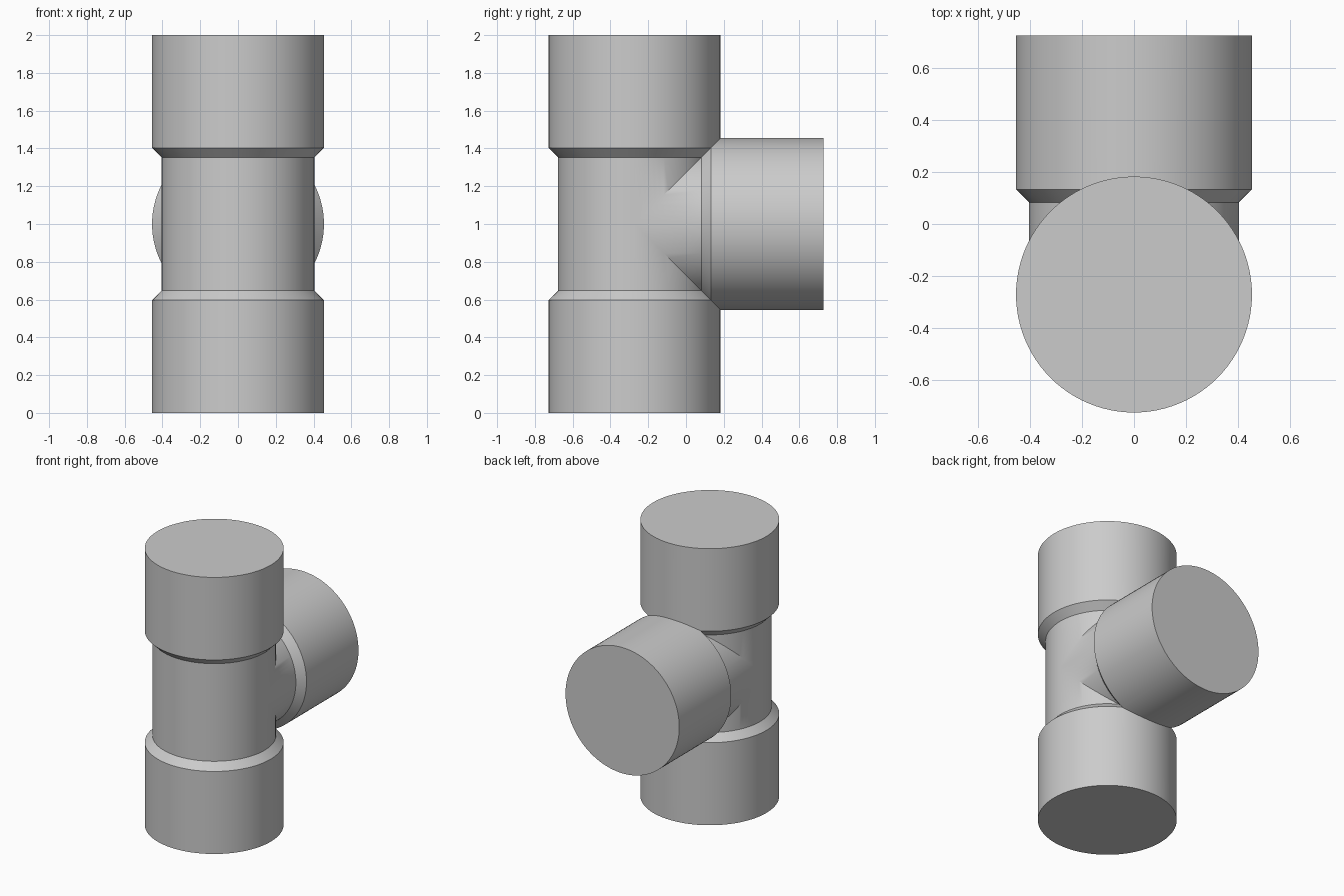
import bpy, bmesh
from math import radians, sin, cos, tau
from mathutils import Matrix

cube = bpy.data.objects.get("Cube")
if cube:
    bpy.data.objects.remove(cube)

SEGMENTS = 96
CORE, COLLAR = 0.405, 0.455   # pipe and socket radii
AXIS_Y = -0.272               # run of the vertical pipe

grey = bpy.data.materials.new("plain grey")
grey.use_nodes = True
colour = (0.6, 0.6, 0.6, 1)
grey.diffuse_color = colour
grey.node_tree.nodes["Principled BSDF"].inputs["Base Color"].default_value = colour


def turned_solid(name, profile, matrix):
    """Closed solid of revolution about z from (radius, height) pairs."""
    bm = bmesh.new()
    rings = [[bm.verts.new((r * cos(tau * i / SEGMENTS), r * sin(tau * i / SEGMENTS), h))
              for i in range(SEGMENTS)] for r, h in profile]
    for low, high in zip(rings, rings[1:]):
        for i in range(SEGMENTS):
            j = (i + 1) % SEGMENTS
            bm.faces.new((low[i], low[j], high[j], high[i]))
    bm.faces.new(rings[0][::-1])
    bm.faces.new(rings[-1])
    bm.transform(matrix)
    bmesh.ops.recalc_face_normals(bm, faces=bm.faces)
    mesh = bpy.data.meshes.new(name)
    bm.to_mesh(mesh)
    bm.free()
    mesh.materials.append(grey)
    obj = bpy.data.objects.new(name, mesh)
    bpy.context.collection.objects.link(obj)
    return obj


# Vertical pipe with a chamfered socket at each end
lower = [(COLLAR, 0), (COLLAR, 0.597), (CORE, 0.647)]
upper = [(r, 2 - h) for r, h in reversed(lower)]
pipe = turned_solid("tee_pipe", lower + upper, Matrix.Translation((0, AXIS_Y, 0)))

# Side branch towards the back, starting on the pipe's axis
branch_profile = [(CORE, 0), (CORE, 0.355), (COLLAR, 0.405), (COLLAR, 0.999)]
branch = turned_solid("branch_cutter", branch_profile,
                      Matrix.Translation((0, AXIS_Y, 1)) @ Matrix.Rotation(radians(-90), 4, "X"))

# Fuse the two into one fitting
union = pipe.modifiers.new("join branch", "BOOLEAN")
union.operation = "UNION"
union.solver = "EXACT"
union.object = branch
bpy.ops.object.select_all(action="DESELECT")
pipe.select_set(True)
bpy.context.view_layer.objects.active = pipe
bpy.ops.object.modifier_apply(modifier=union.name)
bpy.data.objects.remove(branch)
bpy.ops.object.shade_smooth_by_angle(angle=radians(30))
